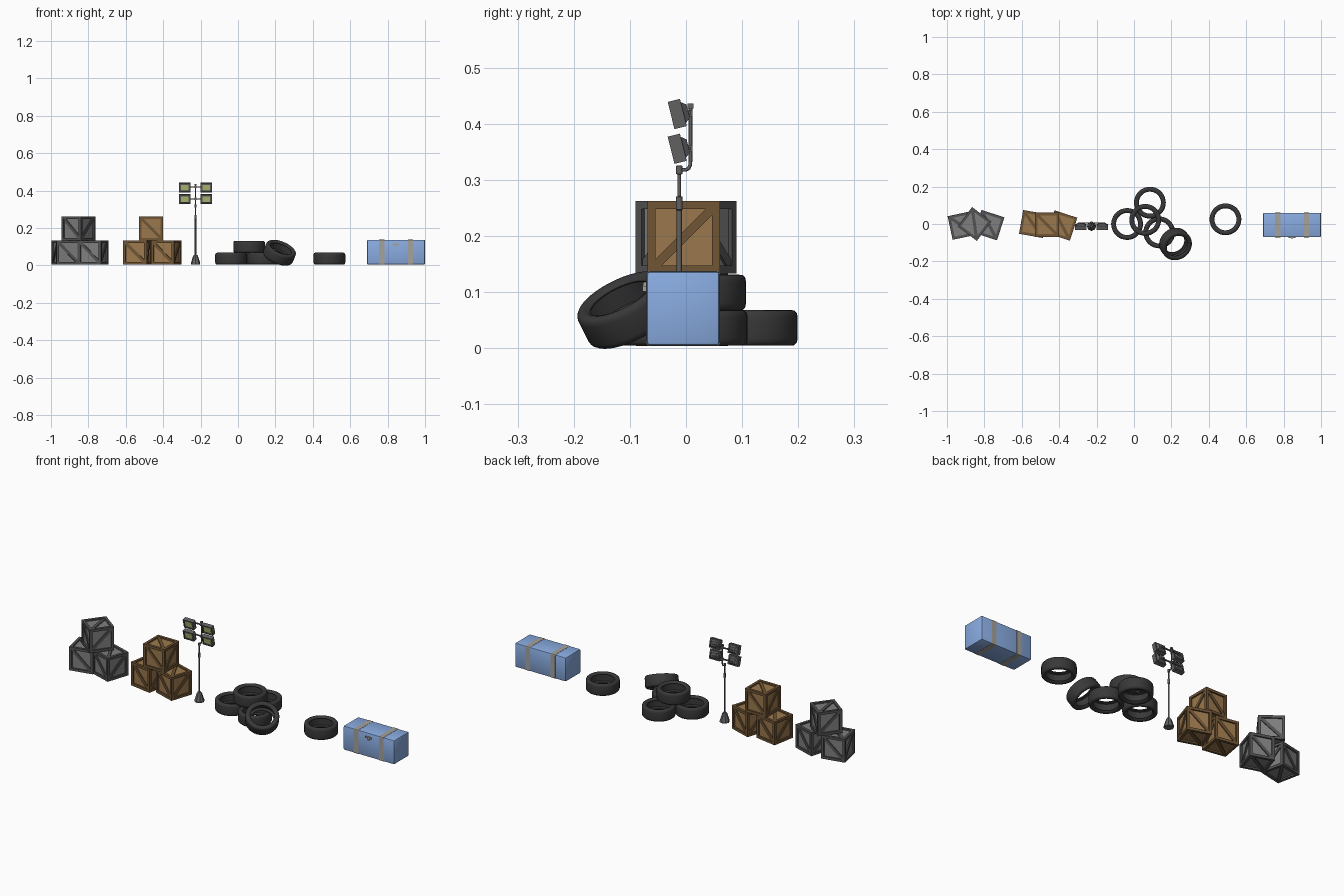
import bpy, bmesh, math
from mathutils import Matrix, Vector, Euler

if "Cube" in bpy.data.objects:
    bpy.data.objects.remove(bpy.data.objects["Cube"])

T, R, rad = Matrix.Translation, Matrix.Rotation, math.radians


def mat(name, rgb):
    m = bpy.data.materials.new(name)
    m.diffuse_color = (*rgb, 1)
    m.use_nodes = True
    m.node_tree.nodes["Principled BSDF"].inputs["Base Color"].default_value = m.diffuse_color
    return m


brown = mat("brown_panel", (0.33, 0.19, 0.075))
dark_brown = mat("brown_frame", (0.16, 0.09, 0.035))
grey = mat("grey_panel", (0.21, 0.21, 0.21))
dark_grey = mat("grey_frame", (0.085, 0.085, 0.085))
rubber = mat("rubber", (0.04, 0.04, 0.04))
metal = mat("lamp_metal", (0.12, 0.12, 0.12))
glass = mat("lamp_glass", (0.5, 0.56, 0.2))
blue = mat("blue", (0.25, 0.41, 0.75))
beige = mat("beige", (0.38, 0.36, 0.33))


def finish(bm, name, mats, loc=(0, 0, 0), rot=(0, 0, 0), smooth=False):
    bmesh.ops.recalc_face_normals(bm, faces=bm.faces)
    me = bpy.data.meshes.new(name)
    bm.to_mesh(me)
    bm.free()
    for m in mats:
        me.materials.append(m)
    ob = bpy.data.objects.new(name, me)
    bpy.context.collection.objects.link(ob)
    ob.location, ob.rotation_euler = loc, rot
    if smooth:
        bpy.ops.object.select_all(action='DESELECT')
        ob.select_set(True)
        bpy.context.view_layer.objects.active = ob
        bpy.ops.object.shade_smooth_by_angle(angle=rad(40))
    return ob


def box(bm, size, at=(0, 0, 0), m=Matrix(), idx=0, taper=1.0):
    """Box in frame m; taper scales its +y end."""
    verts = bmesh.ops.create_cube(bm, size=1)['verts']
    for v in verts:
        k = taper if v.co.y > 0 else 1
        v.co = m @ (Vector((v.co.x * size[0] * k, v.co.y * size[1], v.co.z * size[2] * k)) + Vector(at))
    for f in {f for v in verts for f in v.link_faces}:
        f.material_index = idx


def lathe(bm, profile, segs, closed=False):
    """Revolve (radius, z) points about z."""
    rings = [[bm.verts.new((r * math.cos(2 * math.pi * i / segs), r * math.sin(2 * math.pi * i / segs), z))
              for i in range(segs)] for r, z in profile]
    pairs = list(zip(rings, rings[1:])) + ([(rings[-1], rings[0])] if closed else [])
    for a, b in pairs:
        for i in range(segs):
            j = (i + 1) % segs
            bm.faces.new((a[i], a[j], b[j], b[i]))
    if not closed:
        bm.faces.new(rings[0])
        bm.faces.new(rings[-1])


# Crates: recessed core, twelve edge beams, one diagonal board per face
def crate(name, x, y, z, turn, mats):
    bm = bmesh.new()
    h, w = 0.0645, 0.014
    box(bm, [2 * h - 0.016] * 3)
    c = h - w / 2
    for axis in range(3):
        for s in (-c, c):
            for t in (-c, c):
                size, at = [w] * 3, [s, s, s]
                size[axis], at[axis] = 2 * h, 0
                at[(axis + 1) % 3], at[(axis + 2) % 3] = s, t
                box(bm, size, at, idx=1)
    turns = [(R(rad(90 * k), 4, 'Z'), 1 if k % 2 == 0 else -1) for k in range(4)]
    turns += [(R(rad(a), 4, 'X'), 1) for a in (90, -90)]
    for m, d in turns:
        box(bm, (0.143, 0.007, 0.016), m=m @ T((0, 0.006 - h, 0)) @ R(rad(45 * d), 4, 'Y'), idx=1)
    finish(bm, name, mats, (x, y, z), (0, 0, rad(turn)))


LOW, HIGH = 0.069, 0.198
for name, mats, spots in (
    ("grey_crate", (grey, dark_grey), ((-0.92, -0.008, LOW, 12), (-0.774, -0.006, LOW, -18), (-0.853, 0, HIGH, -37))),
    ("brown_crate", (brown, dark_brown), ((-0.54, 0, LOW, -10), (-0.384, -0.008, LOW, -18), (-0.465, -0.004, HIGH, 0))),
):
    for i, (x, y, z, turn) in enumerate(spots):
        crate(f"{name}_{i + 1}", x, y, z, turn, mats)

# Tyres: hollow rounded section revolved, four flat and one leaning
half = [(0.085, 0.019), (0.0835, 0.0265), (0.079, 0.031), (0.071, 0.0318),
        (0.063, 0.029), (0.059, 0.024), (0.060, 0.021), (0.072, 0.018)]
section = half + [(r, -z) for r, z in reversed(half)]
lean = Vector((0.64 * math.sin(rad(33)), -0.77 * math.sin(rad(33)), math.cos(rad(33))))
tilt = lean.to_track_quat('Z', 'Y').to_euler()
flat = Euler((0, 0, 0))
for i, (loc, rot) in enumerate((
    ((-0.037, 0, 0.0365), flat), ((0.085, 0.114, 0.0365), flat), ((0.135, -0.045, 0.0365), flat),
    ((0.06, 0.022, 0.0995), flat), ((0.222, -0.107, 0.068), tilt), ((0.489, 0.025, 0.0365), flat),
)):
    bm = bmesh.new()
    lathe(bm, section, 36, closed=True)
    finish(bm, f"tyre_{i + 1}", (rubber,), loc, rot, smooth=True)

# Work light: base, telescopic pole with collars
PX, PY = -0.227, -0.012
bm = bmesh.new()
lathe(bm, [(0.025, 0.005), (0.025, 0.013), (0.013, 0.05), (0.009, 0.056)], 8)
finish(bm, "lamp_base", (metal,), (PX, PY, 0))
bm = bmesh.new()
lathe(bm, [(0.0045, 0.05), (0.0045, 0.246), (0.006, 0.247), (0.006, 0.27), (0.0032, 0.271), (0.0032, 0.31),
           (0.006, 0.311), (0.006, 0.325), (0.003, 0.326)], 12)
finish(bm, "lamp_pole", (metal,), (PX, PY, 0), smooth=True)

# Bent mast carrying the lights
cu = bpy.data.curves.new("lamp_mast", 'CURVE')
cu.dimensions, cu.bevel_depth, cu.bevel_resolution, cu.use_fill_caps = '3D', 0.0033, 2, True
path = [(-0.012, 0.318), (0, 0.318), (0.005, 0.321), (0.0075, 0.327), (0.008, 0.334), (0.008, 0.432)]
sp = cu.splines.new('POLY')
sp.points.add(len(path) - 1)
for p, (y, z) in zip(sp.points, path):
    p.co = (PX, y, z, 1)
cu.materials.append(metal)
bpy.context.collection.objects.link(bpy.data.objects.new("lamp_mast", cu))
bm = bmesh.new()
box(bm, (0.011, 0.011, 0.009), (PX, 0.008, 0.432))
for z in (0.356, 0.419):
    box(bm, (0.125, 0.006, 0.006), (PX, 0.006, z))
    box(bm, (0.012, 0.01, 0.012), (PX, 0.007, z))
finish(bm, "lamp_crossbars", (metal,))

# Four tilted floodlights
for row, z in (("lower", 0.356), ("upper", 0.418)):
    for side, s in (("left", -1), ("right", 1)):
        bm = bmesh.new()
        box(bm, (0.061, 0.019, 0.05))
        box(bm, (0.048, 0.009, 0.038), (0, 0.014, 0), taper=0.65)
        box(bm, (0.041, 0.002, 0.03), (0, -0.0092, 0), idx=1)
        for dz in (-0.022, 0.022):
            box(bm, (0.061, 0.004, 0.006), (0, -0.011, dz))
        for dx in (-0.0275, 0.0275):
            box(bm, (0.006, 0.004, 0.05), (dx, -0.011, 0))
        finish(bm, f"floodlight_{row}_{side}", (metal, glass), (PX + s * 0.057, -0.014, z), (rad(14), 0, 0))

# Blue chest with wrapping straps and a latch
BX, BY, BZ = 0.845, -0.005, 0.071


def bevelled(name, size, at, width, m):
    bm = bmesh.new()
    box(bm, size)
    bmesh.ops.bevel(bm, geom=list(bm.edges), offset=width, segments=2, profile=0.5, affect='EDGES')
    finish(bm, name, (m,), at, smooth=True)


bevelled("chest", (0.31, 0.13, 0.132), (BX, BY, BZ), 0.006, blue)
for name, dx in (("chest_strap_left", -0.077), ("chest_strap_right", 0.077)):
    bm = bmesh.new()
    vs = bmesh.ops.create_cube(bm, size=1, matrix=Matrix.Diagonal((0.028, 0.132, 0.134, 1)))['verts']
    along = [e for e in bm.edges if abs(e.verts[0].co.x - e.verts[1].co.x) > 0.01]
    bmesh.ops.bevel(bm, geom=along, offset=0.006, segments=2, profile=0.5, affect='EDGES')
    finish(bm, name, (beige,), (BX + dx, BY, BZ))
bm = bmesh.new()
box(bm, (0.036, 0.006, 0.008), (BX, -0.073, 0.114))
box(bm, (0.012, 0.009, 0.016), (BX, -0.073, 0.109))
finish(bm, "chest_latch", (beige,))
